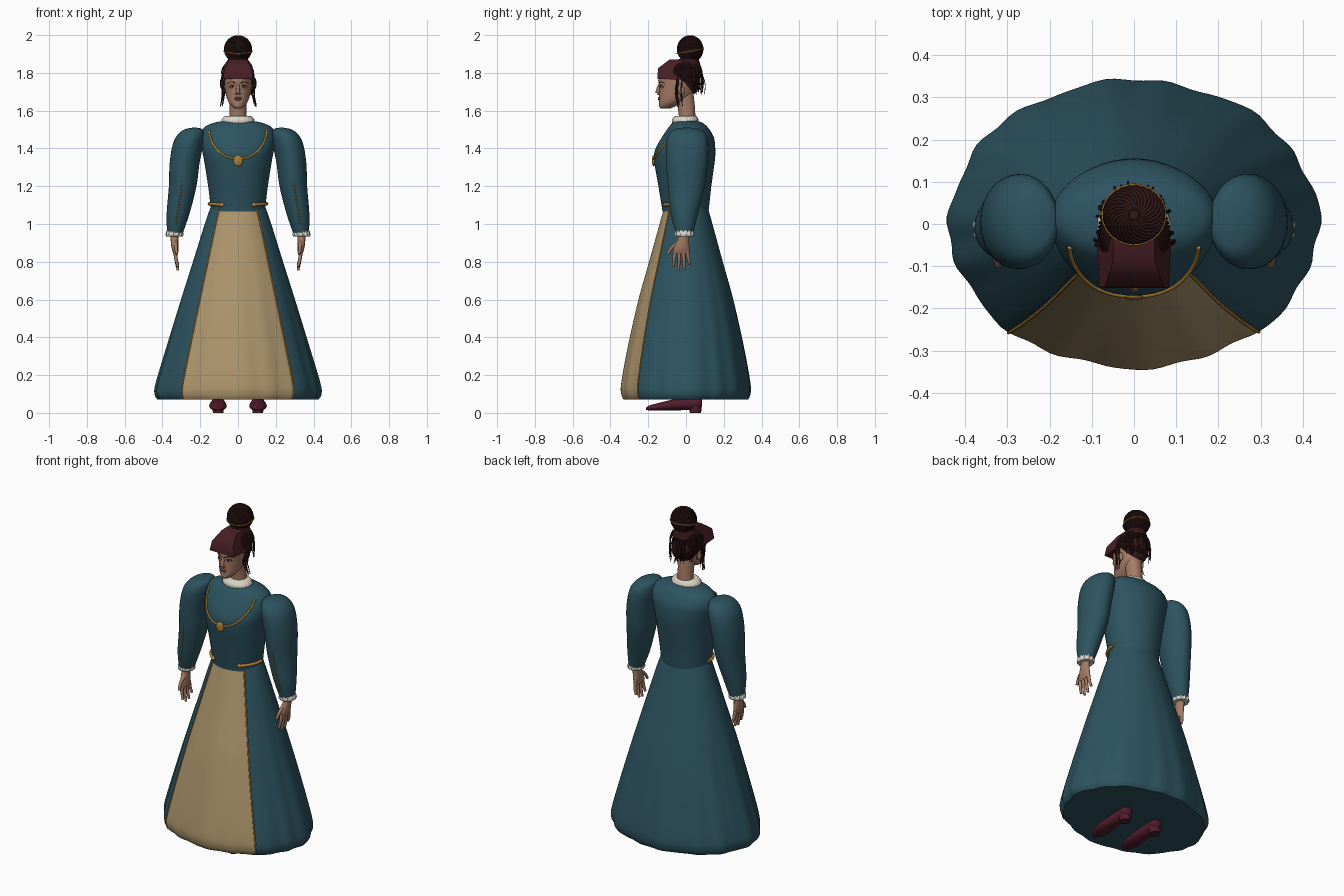
import bpy, bmesh, math, random
from mathutils import Matrix, Vector
from math import sin, cos, pi, radians

random.seed(4)
if "Cube" in bpy.data.objects:
    bpy.data.objects.remove(bpy.data.objects["Cube"])


def material(name, r, g, b):
    m = bpy.data.materials.new(name)
    m.use_nodes = True
    m.diffuse_color = (r, g, b, 1)
    shader = m.node_tree.nodes["Principled BSDF"]
    shader.inputs["Base Color"].default_value = (r, g, b, 1)
    shader.inputs["Roughness"].default_value = 0.8
    return m


TEAL = material("teal cloth", .026, .088, .118)
TAN = material("tan cloth", .42, .30, .15)
GOLD = material("gold trim", .42, .21, .035)
CREAM = material("cream lace", .72, .68, .58)
SKIN = material("skin", .38, .20, .13)
LIPS = material("lips", .27, .10, .075)
HAIR = material("dark hair", .035, .010, .010)
FRINGE = material("wine hair", .062, .013, .018)
SHOE = material("wine leather", .085, .012, .026)


def finish(name, bm, *mats):
    bmesh.ops.recalc_face_normals(bm, faces=bm.faces)
    me = bpy.data.meshes.new(name)
    bm.to_mesh(me)
    bm.free()
    me.shade_smooth()
    me.set_sharp_from_angle(angle=radians(50))
    for m in mats:
        me.materials.append(m)
    ob = bpy.data.objects.new(name, me)
    bpy.context.collection.objects.link(ob)
    return ob


def smooth_rows(rows, steps=5):
    """Catmull-Rom interpolation of section rows."""
    out = []
    for i in range(len(rows) - 1):
        quad = [rows[max(i - 1, 0)], rows[i], rows[i + 1], rows[min(i + 2, len(rows) - 1)]]
        for k in range(steps):
            t = k / steps
            out.append([.5 * (2 * b + (c - a) * t + (2 * a - 5 * b + 4 * c - d) * t * t
                              + (3 * b - a - 3 * c + d) * t ** 3) for a, b, c, d in zip(*quad)])
    return out + [list(rows[-1])]


def section(row, a, ripple=None):
    """Point of an elliptical section (height, centre x, centre y, radius x, radius y)."""
    z, cx, cy, rx, ry = row
    k = 1 + ripple(a, z) if ripple else 1
    return Vector((cx + rx * k * cos(a), cy + ry * k * sin(a), z))


def loft(name, rows, mats, n=40, side=1, ripple=None, rule=None, lying=False):
    bm = bmesh.new()
    rings = []
    for row in rows:
        pts = [section(row, 2 * pi * i / n, ripple) for i in range(n)]
        if lying:
            pts = [Vector((p.x, p.z, p.y)) for p in pts]
        rings.append([bm.verts.new((p.x * side, p.y, p.z)) for p in pts])
    for r0, r1 in zip(rings, rings[1:]):
        for i in range(n):
            f = bm.faces.new((r0[i], r0[(i + 1) % n], r1[(i + 1) % n], r1[i]))
            if rule:
                f.material_index = rule(2 * pi * (i + .5) / n, f.calc_center_median().z)
    bm.faces.new(rings[0])
    bm.faces.new(rings[-1])
    return finish(name, bm, *mats)


def ball(name, loc, size, mat, tilt=0):
    bm = bmesh.new()
    m = Matrix.Translation(loc) @ Matrix.Rotation(tilt, 4, 'X') @ Matrix.Diagonal((*size, 1))
    bmesh.ops.create_uvsphere(bm, u_segments=24, v_segments=14, radius=1, matrix=m)
    return finish(name, bm, mat)


def tubes(name, paths, depth, mat, taper=1.0, res=2):
    cu = bpy.data.curves.new(name, 'CURVE')
    cu.dimensions = '3D'
    cu.bevel_depth, cu.bevel_resolution, cu.use_fill_caps = depth, res, True
    cu.resolution_u = 4
    for path in paths:
        sp = cu.splines.new('BEZIER')
        sp.bezier_points.add(len(path) - 1)
        for i, (bp, p) in enumerate(zip(sp.bezier_points, path)):
            bp.co = p
            bp.handle_left_type = bp.handle_right_type = 'AUTO'
            bp.radius = 1 + (taper - 1) * i / max(len(path) - 1, 1)
    cu.materials.append(mat)
    ob = bpy.data.objects.new(name, cu)
    bpy.context.collection.objects.link(ob)
    return ob


# Skirt with soft folds and a front panel
def folds(a, z):
    return (.012 * sin(8 * a + 1) + .009 * sin(15 * a) + .006 * sin(22 * a + 2)) * max(0, 1 - z)


skirt_rows = smooth_rows([(.07, 0, 0, .42, .325), (.10, 0, 0, .436, .338), (.16, 0, 0, .43, .338),
                          (.35, 0, 0, .375, .305), (.6, 0, 0, .30, .25), (.8, 0, 0, .238, .195),
                          (1.0, 0, 0, .176, .14), (1.09, 0, 0, .145, .115)])
EDGE = radians(42)
loft("skirt", skirt_rows, (TEAL, TAN), 120, ripple=folds,
     rule=lambda a, z: int(abs(a - 1.5 * pi) < EDGE and z > .075))
tubes("panel_trim", [[section(r, 1.5 * pi + s * EDGE, folds) * 1.0 for r in skirt_rows[2::2]]
                     for s in (-1, 1)], .004, GOLD)

# Bodice
bodice_rows = smooth_rows([(1.065, 0, -.003, .146, .122), (1.09, 0, -.003, .145, .125),
                           (1.2, 0, -.006, .158, .14), (1.34, 0, -.008, .18, .161),
                           (1.40, 0, -.003, .192, .158), (1.46, 0, .01, .198, .137),
                           (1.51, 0, .012, .18, .105), (1.535, 0, .008, .13, .08),
                           (1.545, 0, .003, .08, .06)])
loft("bodice", bodice_rows, (TEAL,), 48)


def on_bodice(x, z, lift=.002):
    z0, cx, cy, rx, ry = min(bodice_rows, key=lambda r: abs(r[0] - z))
    lower = [r for r in bodice_rows if r[0] <= z][-1]
    upper = [r for r in bodice_rows if r[0] > z][0]
    t = (z - lower[0]) / (upper[0] - lower[0])
    cy, rx, ry = (lower[i] + (upper[i] - lower[i]) * t for i in (2, 3, 4))
    return Vector((x, cy - ry * math.sqrt(max(0, 1 - (x / rx) ** 2)) - lift, z))


# Necklace and pendant
chain = [on_bodice(.152 * sin(t), 1.345 + .155 * (1 - cos(t)) ** 1.0)
         for t in (i * pi / 20 for i in range(-10, 11))]
tubes("necklace", [chain], .0055, GOLD)
ball("pendant", on_bodice(0, 1.335), (.025, .01, .03), GOLD)

# Belt pieces at the hips
for s, label in ((1, "left"), (-1, "right")):
    arc = [(s * .152 * cos(a), .13 * sin(a) - .003, 1.095 + .012 * cos(a))
           for a in (radians(d) for d in range(-56, 6, 10))]
    tubes(label + "_belt", [arc], .009, GOLD)
    ball(label + "_belt_knot", arc[0], (.012, .01, .012), GOLD)

# Collar and neck
loft("neck", smooth_rows([(1.52, 0, .004, .052, .048), (1.57, 0, .006, .046, .044),
                          (1.63, 0, 0, .044, .046), (1.70, 0, -.012, .046, .05)]), (SKIN,), 32)
loft("collar", smooth_rows([(1.533, 0, -.004, .085, .068), (1.55, 0, -.004, .086, .07),
                            (1.568, 0, -.003, .072, .06), (1.572, 0, 0, .055, .05)]), (CREAM,), 60,
     ripple=lambda a, z: .02 * sin(20 * a))

# Head
loft("head", smooth_rows([(1.612, 0, -.108, .016, .026), (1.622, 0, -.1, .031, .042),
                          (1.645, 0, -.08, .05, .063), (1.68, 0, -.056, .063, .086),
                          (1.72, 0, -.046, .070, .096), (1.76, 0, -.043, .073, .104),
                          (1.80, 0, -.04, .072, .10), (1.84, 0, -.03, .056, .08),
                          (1.87, 0, -.02, .02, .03)]), (SKIN,), 40)
tubes("nose", [[(0, -.139, 1.738), (0, -.147, 1.715), (0, -.151, 1.693)]], .008, SKIN, 1.4)
ball("upper_lip", (0, -.142, 1.668), (.021, .007, .005), LIPS)
ball("lower_lip", (0, -.14, 1.66), (.018, .008, .006), LIPS)
ball("chin", (0, -.125, 1.63), (.022, .019, .016), SKIN)
for s, label in ((1, "left"), (-1, "right")):
    ball(label + "_nostril", (s * .009, -.145, 1.69), (.007, .009, .006), SKIN)
    ball(label + "_eye", (s * .031, -.127, 1.725), (.014, .008, .006), CREAM)
    ball(label + "_iris", (s * .031, -.133, 1.725), (.005, .004, .005), HAIR)
    tubes(label + "_eyelid", [[(s * .016, -.137, 1.727), (s * .031, -.135, 1.733),
                               (s * .047, -.12, 1.726)]], .0025, HAIR)
    tubes(label + "_eyebrow", [[(s * .013, -.143, 1.746), (s * .032, -.138, 1.753),
                                (s * .054, -.115, 1.746)]], .003, HAIR, .4)
    ball(label + "_ear", (s * .073, -.025, 1.71), (.009, .017, .027), SKIN, .2)

# Hair cap: an ellipsoid trimmed along the hairline
bm = bmesh.new()
bmesh.ops.create_uvsphere(bm, u_segments=40, v_segments=26, radius=1,
                          matrix=Matrix.Translation((0, -.028, 1.765)) @ Matrix.Diagonal((.084, .105, .108, 1)))
bmesh.ops.bisect_plane(bm, geom=bm.verts[:] + bm.edges[:] + bm.faces[:], clear_inner=True,
                       plane_co=(0, -.01, 1.75), plane_no=(0, .75, .65))
finish("hair_cap", bm, HAIR)

# Flared fringe over the forehead
bm = bmesh.new()
outline = [(.088, -.045, 1.765), (.082, -.152, 1.768), (.070, -.148, 1.825),
           (.048, -.085, 1.872), (.05, -.01, 1.872)]
left, right = ([bm.verts.new((s * x, y, z)) for x, y, z in outline] for s in (1, -1))
for i in range(5):
    j = (i + 1) % 5
    bm.faces.new((left[i], left[j], right[j], right[i]))
bm.faces.new(left)
bm.faces.new(right)
finish("fringe", bm, FRINGE)

# Bun wrapped in strands, with a gold band
BUN = Vector((0, .022, 1.926))
ball("bun", BUN, (.071, .067, .069), HAIR)
wraps = [[BUN + Vector((.071 * sin(t) * cos(a + t), .067 * sin(t) * sin(a + t), .070 * cos(t)))
          for t in (radians(d) for d in range(10, 171, 20))]
         for a in (2 * pi * k / 26 for k in range(26))]
tubes("bun_strands", wraps, .0035, HAIR, res=1)
tubes("bun_band", [[BUN + Vector((.074 * cos(a), .070 * sin(a), -.012 + .012 * sin(a)))
                    for a in (2 * pi * k / 24 for k in range(25))]], .0035, GOLD)
loft("bun_base", smooth_rows([(1.83, 0, .01, .07, .07), (1.86, 0, .016, .058, .055),
                              (1.885, 0, .02, .045, .045)]), (HAIR,), 24)

# Combed strands over the cap, loose wisps behind and locks beside the face
combed, wisps, locks = [], [], []
for k in range(44):
    a = radians(-35 + 250 * k / 43)
    c, d = cos(a), sin(a)
    low = 1.765 - .055 * max(0, d)
    combed.append([(.045 * c, .015 + .04 * d, 1.872), (.074 * c, -.015 + .078 * d, 1.83),
                   (.085 * c, -.028 + .104 * d, low)])
for k in range(26):
    a = radians(random.uniform(15, 165))
    c, d, j = cos(a), sin(a), random.uniform(0, .025)
    wisps.append([(.06 * c, .01 + .05 * d, 1.855), (.085 * c, -.005 + .085 * d, 1.83 - j),
                  (.092 * c, -.005 + (.085 + j) * d, 1.76 - j),
                  (.088 * c, (.075 + j) * d, random.uniform(1.68, 1.74))])
for s in (1, -1):
    for k in range(9):
        x, y = random.uniform(.076, .093), random.uniform(-.055, -.02)
        locks.append([(s * .07, y, 1.80), (s * (x + .004), y, 1.75), (s * (x - .006), y - .006, 1.70),
                      (s * (x + .004), y + .004, random.uniform(1.62, 1.67))])
tubes("combed_hair", combed, .005, HAIR, .6, 1)
tubes("hair_wisps", wisps, .003, HAIR, .5, 1)
tubes("side_locks", locks, .0035, HAIR, .5, 1)

# Sleeves, cuffs, hands and shoes, one set per side
sleeve_rows = smooth_rows([(.945, .335, -.008, .040, .045), (1.05, .318, -.008, .060, .07),
                           (1.2, .293, .002, .073, .098), (1.32, .283, .005, .079, .11),
                           (1.42, .265, .006, .081, .112), (1.47, .25, .006, .072, .10),
                           (1.5, .235, .006, .05, .07), (1.51, .23, .006, .012, .02)])
for s, label in ((1, "left"), (-1, "right")):
    loft(label + "_sleeve", sleeve_rows, (TEAL,), 36, s)
    seam = [section(r, radians(-86)) for r in sleeve_rows[3:12]]
    tubes(label + "_sleeve_trim", [[(s * p.x, p.y, p.z) for p in seam]], .003, GOLD)
    loft(label + "_cuff", smooth_rows([(.935, .336, -.008, .042, .045), (.945, .336, -.008, .045, .05),
                                       (.965, .335, -.008, .041, .046)]), (CREAM,), 48, s,
         ripple=lambda a, z: .06 * sin(12 * a))
    loft(label + "_palm", smooth_rows([(.955, .336, -.008, .022, .026), (.91, .336, -.016, .020, .032),
                                       (.87, .333, -.024, .018, .043), (.84, .329, -.025, .012, .043)]),
         (SKIN,), 24, s)
    fingers = []
    for k, tip in enumerate((.775, .755, .76, .785)):
        y0, y1 = -.058 + .022 * k, -.068 + .029 * k
        fingers.append([(s * .331, y0, .855), (s * .328, (y0 + y1) / 2, .815), (s * .318, y1, tip)])
    fingers.append([(s * .331, -.035, .905), (s * .328, -.075, .875), (s * .324, -.098, .84)])
    tubes(label + "_fingers", fingers, .0115, SKIN, .6, 3)
    loft(label + "_shoe", smooth_rows([(-.212, .105, .022, .01, .006), (-.19, .105, .027, .03, .014),
                                       (-.13, .106, .034, .046, .022), (-.06, .106, .043, .043, .030),
                                       (.02, .105, .05, .036, .034), (.07, .105, .052, .034, .03),
                                       (.085, .105, .052, .02, .02)]), (SHOE,), 28, s, lying=True)
    loft(label + "_heel", [(0, .105, .05, .028, .03), (.045, .105, .05, .033, .034)], (SHOE,), 20, s)
